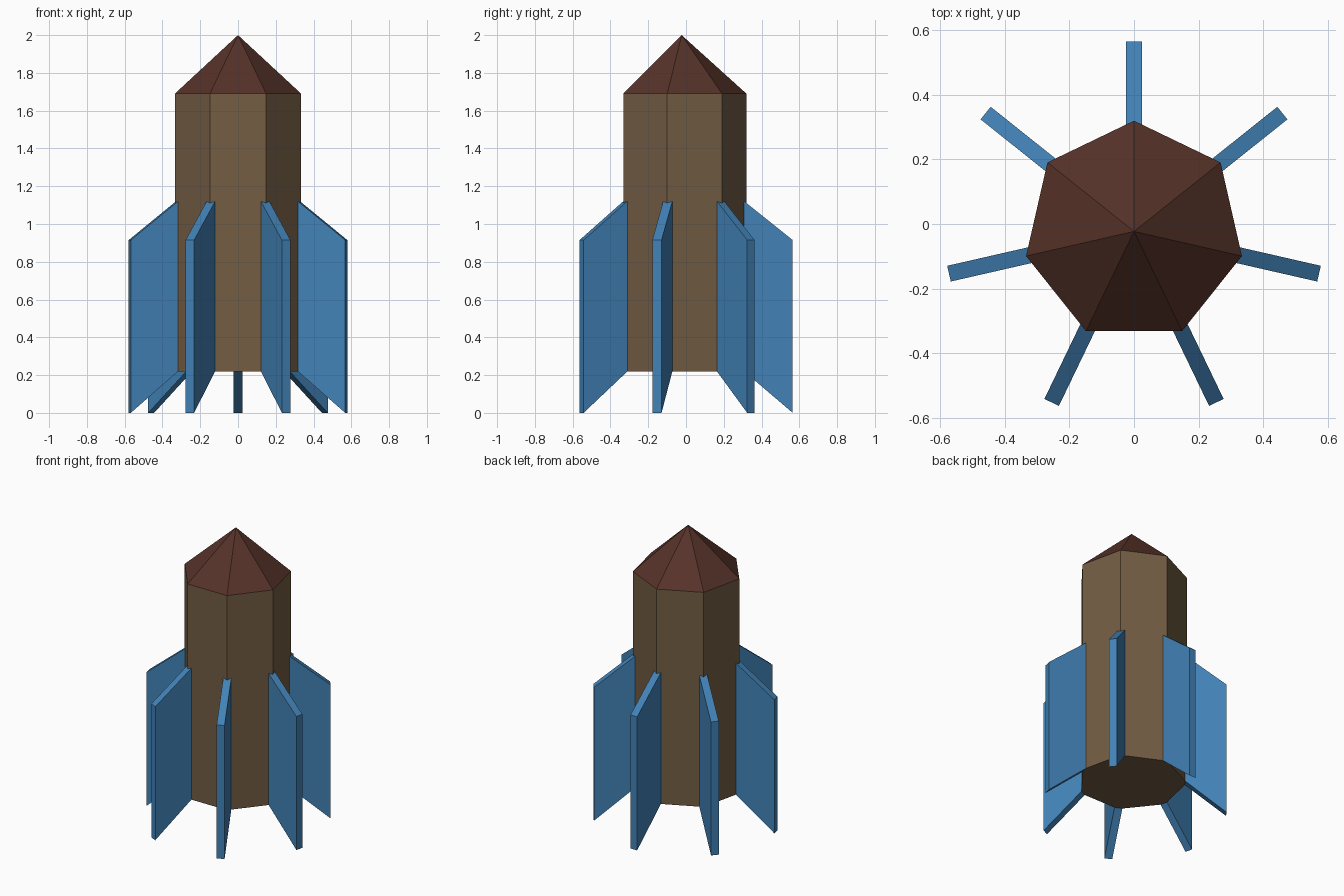
import bpy, bmesh, math
from mathutils import Matrix, Vector

if "Cube" in bpy.data.objects:
    bpy.data.objects.remove(bpy.data.objects["Cube"])

SIDES = 7
RADIUS = 0.343
CENTRE = Vector((0, -0.023, 0))
FIN_HALF = 0.025


def material(name, rgb):
    m = bpy.data.materials.new(name)
    m.diffuse_color = (*rgb, 1)
    m.use_nodes = True
    m.node_tree.nodes["Principled BSDF"].inputs["Base Color"].default_value = m.diffuse_color
    return m


body_brown = material("body brown", (0.172, 0.109, 0.057))
nose_red = material("dark red brown", (0.092, 0.032, 0.022))
fin_blue = material("fin blue", (0.054, 0.223, 0.470))


def finish(name, bm, mat):
    bmesh.ops.recalc_face_normals(bm, faces=bm.faces)
    mesh = bpy.data.meshes.new(name)
    bm.to_mesh(mesh)
    bm.free()
    mesh.materials.append(mat)
    obj = bpy.data.objects.new(name, mesh)
    obj.location = CENTRE
    bpy.context.collection.objects.link(obj)
    return obj


def corner_angle(i):
    return math.pi / 2 + i * math.tau / SIDES


def ring(bm, z):
    return [bm.verts.new((RADIUS * math.cos(corner_angle(i)),
                          RADIUS * math.sin(corner_angle(i)), z)) for i in range(SIDES)]


# Body: seven-sided prism
bm = bmesh.new()
low, high = ring(bm, 0.22), ring(bm, 1.69)
bm.faces.new(low)
bm.faces.new(high)
for i in range(SIDES):
    j = (i + 1) % SIDES
    bm.faces.new((low[i], low[j], high[j], high[i]))
finish("body", bm, body_brown)

# Nose: seven-sided cone on the body
bm = bmesh.new()
base = ring(bm, 1.69)
tip = bm.verts.new((0, 0, 2.0))
for i in range(SIDES):
    bm.faces.new((base[i], base[(i + 1) % SIDES], tip))
bm.faces.new(base)
finish("nose_cone", bm, nose_red)

# Fins: one slanted plate at each body corner (radius, height)
profile = [(0.30, 0.246), (0.588, 0.0), (0.588, 0.915), (0.30, 1.145)]
for i in range(SIDES):
    bm = bmesh.new()
    left = [bm.verts.new((r, FIN_HALF, z)) for r, z in profile]
    right = [bm.verts.new((r, -FIN_HALF, z)) for r, z in profile]
    bm.faces.new(left)
    bm.faces.new(right)
    for a in range(4):
        b = (a + 1) % 4
        bm.faces.new((left[a], left[b], right[b], right[a]))
    bm.transform(Matrix.Rotation(corner_angle(i), 4, 'Z'))
    finish(f"fin_{i + 1}", bm, fin_blue)
